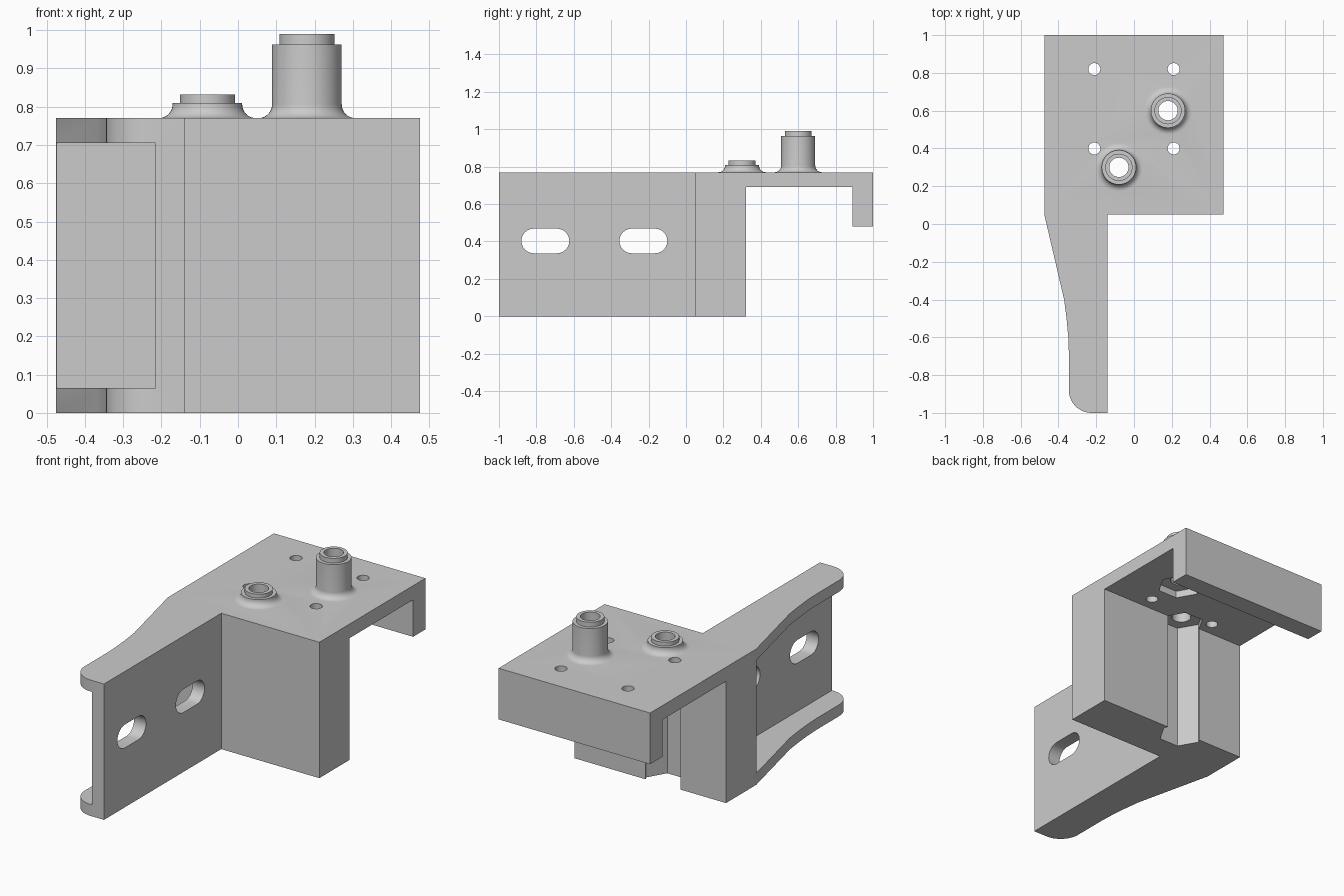
import bpy, bmesh
from math import pi, cos, sin, radians
from mathutils import Matrix, Vector

if "Cube" in bpy.data.objects:
    bpy.data.objects.remove(bpy.data.objects["Cube"])

grey = bpy.data.materials.new("plain grey")
grey.use_nodes = True
COLOUR = (0.6, 0.6, 0.6, 1)
grey.diffuse_color = COLOUR
grey.node_tree.nodes["Principled BSDF"].inputs["Base Color"].default_value = COLOUR


def finish(name, bm):
    bmesh.ops.recalc_face_normals(bm, faces=bm.faces)
    mesh = bpy.data.meshes.new(name)
    bm.to_mesh(mesh)
    bm.free()
    mesh.materials.append(grey)
    obj = bpy.data.objects.new(name, mesh)
    bpy.context.collection.objects.link(obj)
    return obj


def prism(name, points, start, end, axis="z"):
    """Extrude a 2D outline along z (points x, y) or along x (points y, z)."""
    def place(a, b, c):
        return (a, b, c) if axis == "z" else (c, a, b)
    bm = bmesh.new()
    face = bm.faces.new([bm.verts.new(place(a, b, start)) for a, b in points])
    moved = bmesh.ops.extrude_face_region(bm, geom=[face])["geom"]
    bmesh.ops.translate(bm, verts=[v for v in moved if isinstance(v, bmesh.types.BMVert)],
                        vec=place(0, 0, end - start))
    return finish(name, bm)


def arc(cx, cy, r, a0, a1, steps):
    angles = [radians(a0 + (a1 - a0) * i / steps) for i in range(steps + 1)]
    return [(cx + r * cos(a), cy + r * sin(a)) for a in angles]


def circle(cx, cy, r, sides):
    return arc(cx, cy, r, 0, 360, sides)[:-1]


def lathe(name, profile, x, y, sides=48):
    bm = bmesh.new()
    verts = [bm.verts.new((r, 0, z)) for r, z in profile]
    edges = [bm.edges.new(pair) for pair in zip(verts, verts[1:])]
    bmesh.ops.spin(bm, geom=verts + edges, cent=(0, 0, 0), axis=(0, 0, 1),
                   angle=2 * pi, steps=sides)
    bmesh.ops.remove_doubles(bm, verts=bm.verts, dist=0.0001)
    bmesh.ops.translate(bm, verts=bm.verts, vec=(x, y, 0))
    return finish(name, bm)


def combine(target, tool, operation):
    tool.hide_render = True
    mod = target.modifiers.new(operation.lower(), "BOOLEAN")
    mod.operation, mod.object, mod.solver = operation, tool, "EXACT"
    bpy.context.view_layer.objects.active = target
    bpy.ops.object.modifier_apply(modifier=mod.name)
    bpy.data.objects.remove(tool)


HALF, TOP, UNDER, FRONT, REAR = 0.475, 0.77, 0.69, 0.05, 0.32

# Front block, top plate and rear lip in one side profile
body = prism("mounting_bracket",
             [(FRONT, 0), (REAR, 0), (REAR, UNDER), (0.89, UNDER), (0.89, 0.48),
              (1, 0.48), (1, TOP), (FRONT, TOP)], -HALF, HALF, "x")

# Tapered arm with a rounded tip
arm = prism("arm", [(-0.14, 0.1), (-HALF, 0.1), (-HALF, FRONT), (-0.37, -0.4),
                    (-0.357, -0.5), (-0.348, -0.6), (-0.345, -0.68)]
            + arc(-0.225, -0.88, 0.12, 180, 270, 10) + [(-0.14, -1)], 0, TOP)

# Channel between the two arm flanges, and the bolt slots through the web
channel = prism("channel", [(-0.6, -1.1), (-0.215, -1.1), (-0.215, 0.048), (-0.6, 0.048)],
                0.065, 0.705)
combine(arm, channel, "DIFFERENCE")
for y in (-0.752, -0.228):
    slot = (arc(y + 0.062, 0.403, 0.066, -90, 90, 12)
            + arc(y - 0.062, 0.403, 0.066, 90, 270, 12))
    combine(arm, prism("slot", slot, -0.6, 0, "x"), "DIFFERENCE")
combine(body, arm, "UNION")

# Stepped bosses with a flared foot, a through bore and a hexagonal nut pocket
for x, y, shoulder, rim in ((-0.08, 0.3, 0.81, 0.832), (0.18, 0.6, 0.963, 0.99)):
    flare = arc(0.127, TOP + 0.036, 0.036, 270, 180, 8)
    profile = ([(0, 0.74), (0.127, 0.74)] + flare
               + [(0.091, shoulder), (0.072, shoulder), (0.072, rim), (0, rim)])
    combine(body, lathe("boss", profile, x, y), "UNION")
    combine(body, prism("nut_pocket", circle(x, y, 0.12, 6), -0.1, 0.73), "DIFFERENCE")
    combine(body, prism("bore", circle(x, y, 0.051, 40), -0.1, 1.1), "DIFFERENCE")

# Four screw holes in the plate
for x in (-0.21, 0.21):
    for y in (0.4, 0.82):
        combine(body, prism("screw_hole", circle(x, y, 0.032, 24), 0.6, 0.9), "DIFFERENCE")

bpy.ops.object.select_all(action="DESELECT")
body.select_set(True)
bpy.context.view_layer.objects.active = body
bpy.ops.object.shade_smooth_by_angle(angle=radians(30))
